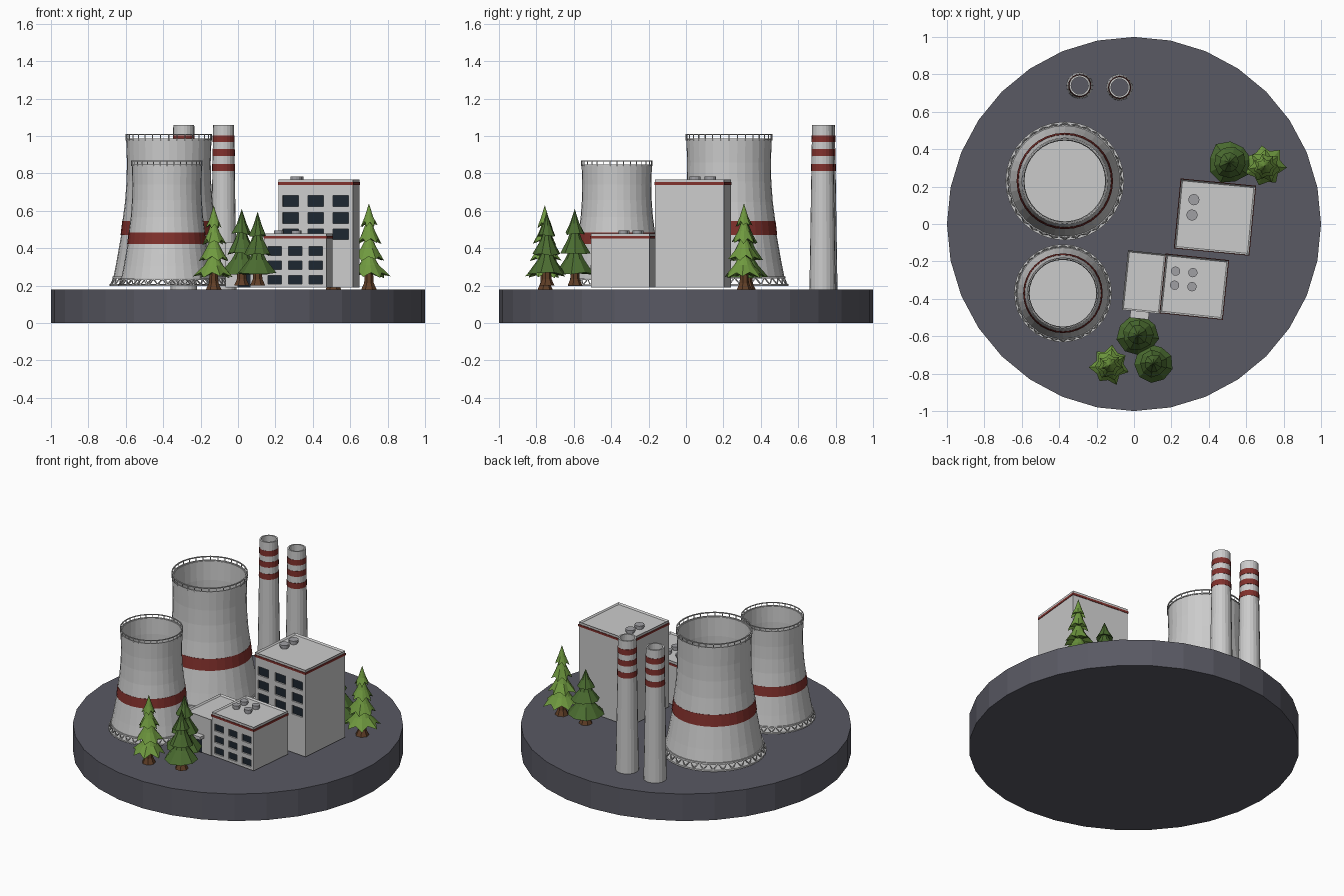
import bpy, bmesh, random
from math import sin, cos, pi, radians
from mathutils import Matrix, Vector

if "Cube" in bpy.data.objects:
    bpy.data.objects.remove(bpy.data.objects["Cube"])

random.seed(4)


def mat(name, r, g, b):
    m = bpy.data.materials.new(name)
    m.diffuse_color = (r, g, b, 1)
    m.use_nodes = True
    m.node_tree.nodes["Principled BSDF"].inputs["Base Color"].default_value = m.diffuse_color
    return m


GROUND = mat("ground_grey", .10, .10, .125)
WALL = mat("concrete", .60, .60, .62)
RED = mat("red_paint", .22, .03, .025)
GLASS = mat("dark_glass", .012, .02, .03)
METAL = mat("vent_grey", .35, .35, .37)
BARK = mat("bark", .12, .05, .02)
LEAF = mat("bright_needles", .16, .32, .05)
PINE = mat("dark_needles", .07, .15, .03)


def finish(name, bm, m, M=Matrix()):
    bmesh.ops.recalc_face_normals(bm, faces=bm.faces)
    me = bpy.data.meshes.new(name)
    bm.to_mesh(me)
    bm.free()
    me.materials.append(m)
    ob = bpy.data.objects.new(name, me)
    ob.matrix_world = M
    bpy.context.collection.objects.link(ob)
    return ob


def add_box(bm, c, s):
    T = Matrix.Translation(c) @ Matrix.Diagonal((*s, 1))
    return bmesh.ops.create_cube(bm, size=1, matrix=T)["verts"]


def box(name, c, s, m, M=Matrix()):
    bm = bmesh.new()
    add_box(bm, c, s)
    return finish(name, bm, m, M)


def lathe(name, prof, n, m, M=Matrix(), closed=True):
    """Revolve (r, z) points; closed joins last to first, otherwise the ends are capped."""
    bm = bmesh.new()
    rings = [[bm.verts.new((r * sin(2 * pi * i / n), r * cos(2 * pi * i / n), z))
              for i in range(n)] for r, z in prof]
    pairs = list(zip(rings, rings[1:])) + ([(rings[-1], rings[0])] if closed else [])
    for a, b in pairs:
        for i in range(n):
            bm.faces.new((a[i], a[(i + 1) % n], b[(i + 1) % n], b[i]))
    if not closed:
        bm.faces.new(rings[0])
        bm.faces.new(rings[-1])
    return finish(name, bm, m, M)


def add_rod(bm, a, b, r):
    a, b = Vector(a), Vector(b)
    d = b - a
    T = Matrix.Translation((a + b) / 2) @ d.to_track_quat('Z', 'Y').to_matrix().to_4x4()
    bmesh.ops.create_cone(bm, cap_ends=True, segments=4, radius1=r, radius2=r,
                          depth=d.length, matrix=T)


def polar(r, t, z):
    return (r * sin(t), r * cos(t), z)


# Round ground slab
lathe("ground_slab", [(1, 0), (1, .18)], 32, GROUND, closed=False)


# Cooling towers (heights are relative to the tower foot)
def tower(name, x, y, s):
    M = Matrix.Translation((x, y, .197)) @ Matrix.Scale(s, 4)
    n = 32
    outer = [(.296, .05), (.280, .13), (.266, .21), (.250, .30), (.248, .345), (.234, .45),
             (.226, .56), (.224, .66), (.228, .785)]
    inner = [(r - .008, z) for r, z in reversed(outer)]
    lathe(name + "_shell", outer + inner, n, WALL, M)
    lathe(name + "_red_band", [(.258, .273), (.249, .348), (.240, .348), (.246, .273)], n, RED, M)
    lathe(name + "_foot", [(.317, 0), (.317, .011)], n, WALL, M, closed=False)
    lathe(name + "_lower_ring", [(.302, .04), (.302, .052), (.285, .052), (.285, .04)], n, WALL, M)
    # V-shaped legs
    bm = bmesh.new()
    for i in range(n):
        t, h = 2 * pi * i / n, pi / n
        for e in (-h, h):
            add_rod(bm, polar(.310, t, .008), polar(.296, t + e, .046), .004)
    finish(name + "_legs", bm, WALL, M)
    # Railing
    bm = bmesh.new()
    for i in range(n):
        add_rod(bm, polar(.229, 2 * pi * i / n, .78), polar(.229, 2 * pi * i / n, .812), .003)
    finish(name + "_rail_posts", bm, WALL, M)
    for k, z in enumerate((.783, .808)):
        lathe(f"{name}_rail_{k}", [(.232, z), (.232, z + .006), (.225, z + .006), (.225, z)], n, WALL, M)


tower("large_tower", -.37, .23, 1)
tower("small_tower", -.38, -.37, .825)

# Striped chimneys
for k, (x, y) in enumerate([(-.29, .74), (-.077, .73)]):
    M = Matrix.Translation((x, y, 0))
    lathe(f"chimney_{k}", [(.070, .18), (.056, 1.06), (.046, 1.06), (.058, .18)], 20, WALL, M)
    for j, z in enumerate((.813, .893, .967)):
        def rad(h):
            return .0715 - .014 * (h - .18) / .88
        lathe(f"chimney_{k}_stripe_{j}", [(rad(z), z), (rad(z + .037), z + .037),
              (rad(z + .037) - .004, z + .037), (rad(z) - .004, z)], 20, RED, M)


# Buildings: block with sunken roof, red strip, recessed windows, roof vents
def building(name, x, y, w, d, top, rot, strip=True, cols=(), rows=(), win=(0, 0), vents=(), vr=.03):
    M = Matrix.Translation((x, y, 0)) @ Matrix.Rotation(radians(rot), 4, 'Z')
    bm = bmesh.new()
    add_box(bm, (0, 0, (.19 + top) / 2), (w, d, top - .19))
    bm.normal_update()
    roof = [f for f in bm.faces if f.normal.z > .9]
    bmesh.ops.inset_region(bm, faces=roof, thickness=.012)
    bmesh.ops.translate(bm, verts=roof[0].verts, vec=(0, 0, -.01))
    body = finish(name + "_walls", bm, WALL, M)
    if strip:
        bm = bmesh.new()
        for s in (-1, 1):
            add_box(bm, (0, s * d / 2, top - .022), (w + .006, .006, .014))
            add_box(bm, (s * w / 2, 0, top - .022), (.006, d + .006, .014))
        finish(name + "_red_strip", bm, RED, M)
    if cols:
        cut, pane = bmesh.new(), bmesh.new()
        for cx in cols:
            for z in rows:
                add_box(cut, (cx, -d / 2, z), (win[0], .03, win[1]))
                add_box(pane, (cx, -d / 2 + .013, z), (win[0], .006, win[1]))
        cutter = finish(name + "_window_cutter", cut, WALL, M)
        cutter.hide_render = True
        finish(name + "_window_panes", pane, GLASS, M)
        mod = body.modifiers.new("windows", 'BOOLEAN')
        mod.object, mod.operation, mod.solver = cutter, 'DIFFERENCE', 'EXACT'
        dg = bpy.context.evaluated_depsgraph_get()
        mesh = bpy.data.meshes.new_from_object(body.evaluated_get(dg))
        body.modifiers.clear()
        body.data = mesh
        bpy.data.objects.remove(cutter)
    for k, (vx, vy) in enumerate(vents):
        lathe(f"{name}_vent_{k}", [(vr * .8, top - .012), (vr * .8, top), (vr, top), (vr, top + .016)],
              12, METAL, Matrix.Translation((vx, vy, 0)), closed=False)
    return M


building("tall_block", .433, .037, .40, .37, .768, -5.5, True, (-.135, 0, .135),
         (.652, .562, .475), (.085, .058), [(.32, .13), (.31, .048)])
building("low_block", .322, -.335, .335, .315, .48, -6, True, (-.11, 0, .11),
         (.385, .308, .232), (.072, .046), [(.222, -.252), (.315, -.26), (.217, -.327), (.31, -.335)], .025)
A = building("annex", .053, -.31, .205, .32, .43, -6, False)
box("annex_canopy", (-.005, -.175, .30), (.10, .045, .02), WALL, A)
box("annex_door", (-.005, -.161, .24), (.07, .006, .10), GLASS, A)


# Conifers: flared trunk with drooping, jagged tiers
def tree(name, x, y, base, top, r, m, tiers, jag):
    M = Matrix.Translation((x, y, 0))
    lathe(name + "_trunk", [(.042, base), (.026, base + .035), (.020, base + .14)], 7, BARK, M, closed=False)
    bm = bmesh.new()
    low, n = base + .065, 14 if jag else 9
    h = top - low
    for k in range(tiers):
        z0 = low + h * k / tiers * .92
        z1 = min(top, z0 + h / tiers * 1.55) if k < tiers - 1 else top
        rk = r * (1 - k / tiers * .78)
        off = random.random()
        tip = bm.verts.new((0, 0, z1))
        hub = bm.verts.new((0, 0, z0 + .025))
        rim, mid = [], []
        for i in range(n):
            t = 2 * pi * (i + off) / n
            f = (1 if i % 2 else 1 - jag) * random.uniform(.9, 1.05)
            dz = (0 if i % 2 else jag * .09) + random.uniform(-.006, .006)
            rim.append(bm.verts.new((rk * f * cos(t), rk * f * sin(t), z0 + dz)))
            mid.append(bm.verts.new((rk * .48 * cos(t), rk * .48 * sin(t), z0 + (z1 - z0) * .42)))
        for i in range(n):
            j = (i + 1) % n
            bm.faces.new((rim[i], rim[j], mid[j], mid[i]))
            bm.faces.new((mid[i], mid[j], tip))
            bm.faces.new((rim[j], rim[i], hub))
    finish(name + "_foliage", bm, m, M)


tree("front_bright_tree", -.13, -.755, .18, .63, .108, LEAF, 4, .25)
tree("front_dark_tree_a", .02, -.595, .20, .61, .112, PINE, 3, 0)
tree("front_dark_tree_b", .105, -.745, .20, .595, .102, PINE, 3, 0)
tree("back_dark_tree", .51, .33, .18, .54, .117, PINE, 3, 0)
tree("back_bright_tree", .70, .31, .18, .64, .112, LEAF, 4, .25)
